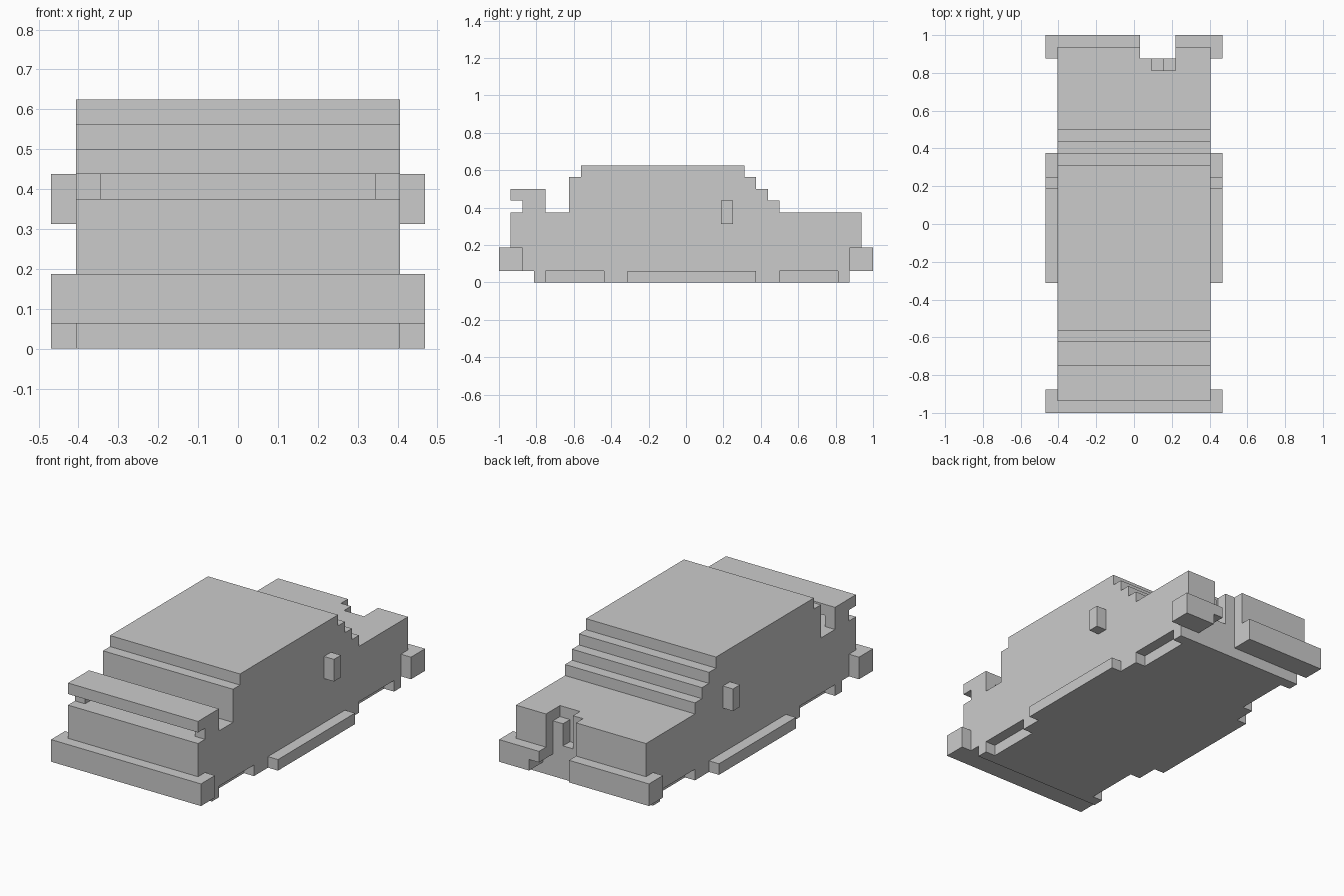
import bpy
import bmesh

if "Cube" in bpy.data.objects:
    bpy.data.objects.remove(bpy.data.objects["Cube"])

U = 1 / 16  # size of one block
W = 6.5     # body half width in blocks


def finish(name, bm):
    bmesh.ops.recalc_face_normals(bm, faces=bm.faces)
    mesh = bpy.data.meshes.new(name)
    bm.to_mesh(mesh)
    bm.free()
    ob = bpy.data.objects.new(name, mesh)
    bpy.context.collection.objects.link(ob)
    return ob


def box(name, x, y, z):
    """Box from (min, max) pairs given in blocks."""
    bm = bmesh.new()
    bmesh.ops.create_cube(bm, size=1)
    for v in bm.verts:
        v.co = [U * (r[0] if c < 0 else r[1]) for c, r in zip(v.co, (x, y, z))]
    return finish(name, bm)


def pair(name, x, y, z):
    """Box on the right and its mirror on the left."""
    return [box(name + "_right", x, y, z),
            box(name + "_left", (-x[1], -x[0]), y, z)]


def cut(target, cutters):
    for c in cutters:
        c.hide_render = True
        c.display_type = 'WIRE'
        mod = target.modifiers.new(c.name, 'BOOLEAN')
        mod.operation = 'DIFFERENCE'
        mod.solver = 'EXACT'
        mod.object = c


# Body: stepped side profile (y, z) extruded across the width
profile = [(-13, 0), (14, 0), (14, 1), (15, 1), (15, 6), (8, 6), (8, 7), (7, 7),
           (7, 8), (6, 8), (6, 9), (5, 9), (5, 10), (-9, 10), (-9, 9), (-10, 9),
           (-10, 6), (-15, 6), (-15, 1), (-13, 1)]
bm = bmesh.new()
face = bm.faces.new([bm.verts.new((-W * U, y * U, z * U)) for y, z in profile])
ext = bmesh.ops.extrude_face_region(bm, geom=[face])
bmesh.ops.translate(bm, vec=(2 * W * U, 0, 0),
                    verts=[v for v in ext["geom"] if isinstance(v, bmesh.types.BMVert)])
body = finish("body", bm)

# Wheel recesses along the bottom edge
wells = (pair("front_well_cutter", (5.5, 8), (-12, -7), (-1, 1))
         + pair("rear_well_cutter", (5.5, 8), (8, 13), (-1, 1)))

# Rear notch with a deeper slot, a shortened column and a chipped corner
notch = [box("notch_cutter", (0.5, 3.5), (14, 17), (-1, 8)),
         box("slot_cutter", (1.5, 2.5), (13, 14.5), (3, 8)),
         box("column_top_cutter", (2.4, 3.5), (13, 14.5), (5, 8))]
chip = box("chip_cutter", (3.4, 4.5), (14, 17), (-1, 2))
cut(body, wells + notch + [chip])

# Bumpers
box("front_bumper", (-7.5, 7.5), (-16, -14), (1, 3))
box("rear_bumper_left", (-7.5, 0.5), (14, 16), (1, 3))
cut(box("rear_bumper_right", (3.5, 7.5), (14, 16), (1, 3)), [chip])

# Side sills and mirrors
pair("side_sill", (6.5, 7.5), (-5, 6), (0, 1))
pair("mirror", (6.5, 7.5), (3, 4), (5, 7))

# Spoiler wing on two posts
box("spoiler_wing", (-W, W), (-15, -12), (7, 8))
pair("spoiler_post", (5.5, 6.5), (-14, -12), (6, 7))
